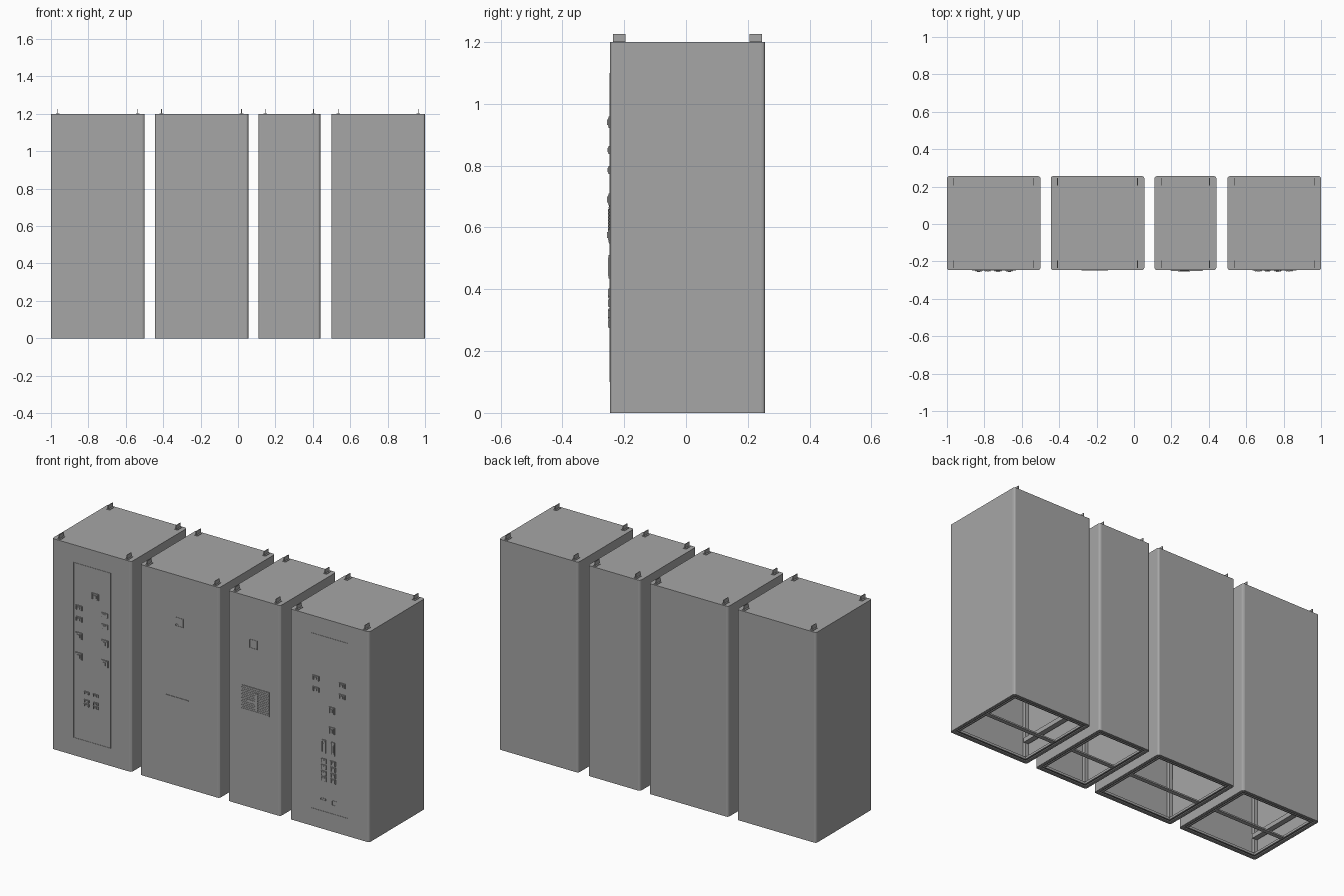
import bpy
import bmesh

if "Cube" in bpy.data.objects:
    bpy.data.objects.remove(bpy.data.objects["Cube"], do_unlink=True)

steel = bpy.data.materials.new("steel gray")
steel.use_nodes = True
STEEL = (0.38, 0.38, 0.38, 1)
steel.diffuse_color = STEEL
steel.node_tree.nodes["Principled BSDF"].inputs["Base Color"].default_value = STEEL

FRONT, BACK, TOP = -0.246, 0.256, 1.2
MID = (FRONT + BACK) / 2


def add_box(bm, x0, x1, y0, y1, z0, z1):
    """Add an axis aligned box to a mesh and return its vertices."""
    verts = bmesh.ops.create_cube(bm, size=1)["verts"]
    for v in verts:
        v.co.x = x1 if v.co.x > 0 else x0
        v.co.y = y1 if v.co.y > 0 else y0
        v.co.z = z1 if v.co.z > 0 else z0
    return verts


def finish(name, bm):
    mesh = bpy.data.meshes.new(name)
    bm.to_mesh(mesh)
    bm.free()
    mesh.materials.append(steel)
    obj = bpy.data.objects.new(name, mesh)
    bpy.context.collection.objects.link(obj)
    return obj


def boxes(name, items):
    bm = bmesh.new()
    for item in items:
        add_box(bm, *item)
    return finish(name, bm)


def ring(x0, x1, y0, y1, w, z0, z1):
    """Four bars around a rectangle lying flat."""
    return [(x0, x1, y0, y0 + w, z0, z1), (x0, x1, y1 - w, y1, z0, z1),
            (x0, x0 + w, y0 + w, y1 - w, z0, z1), (x1 - w, x1, y0 + w, y1 - w, z0, z1)]


def upright_frame(x, z, w, h, t=0.002):
    """Thin raised outline on the front face."""
    y0, y1 = FRONT - 0.002, FRONT + 0.001
    a, b, c, d = x - w / 2, x + w / 2, z - h / 2, z + h / 2
    return [(a, b, y0, y1, c, c + t), (a, b, y0, y1, d - t, d),
            (a, a + t, y0, y1, c + t, d - t), (b - t, b, y0, y1, c + t, d - t)]


def shell(name, x0, x1):
    # Sheet metal housing, open underneath, with rounded upright corners
    bm = bmesh.new()
    add_box(bm, x0, x1, FRONT, BACK, 0, TOP)
    upright = [e for e in bm.edges if abs(e.verts[0].co.z - e.verts[1].co.z) > 1]
    bmesh.ops.bevel(bm, geom=upright, offset=0.012, segments=3, profile=0.5, affect='EDGES')
    bm.normal_update()
    floor = [f for f in bm.faces if f.normal.z < -0.9]
    bmesh.ops.delete(bm, geom=floor, context='FACES')
    obj = finish(name, bm)
    wall = obj.modifiers.new("wall", 'SOLIDIFY')
    wall.thickness = 0.004
    wall.offset = -1


def cabinet(name, x0, x1):
    shell(name + "_housing", x0, x1)
    # Stepped base frame and cross rail
    base = ring(x0 + .006, x1 - .006, FRONT + .006, BACK - .006, .012, 0, .012)
    base += ring(x0 + .018, x1 - .018, FRONT + .018, BACK - .018, .008, .005, .014)
    base += ring(x0 + .026, x1 - .026, FRONT + .026, BACK - .026, .008, .001, .014)
    boxes(name + "_base_frame", base)
    boxes(name + "_cross_rail", [(x0 + .03, x1 - .03, MID - .012, MID + .012, .002, .01)])
    # Corner posts
    posts = [(x, x + .02, y, y + .02, .014, TOP - .01)
             for x in (x0 + .008, x1 - .028) for y in (FRONT + .008, BACK - .028)]
    boxes(name + "_corner_posts", posts)
    # Lifting brackets on the roof
    lugs = []
    for x in (x0 + .036, x1 - .036):
        for y in (FRONT + .01, BACK - .05):
            lugs += [(x - .002, x + .002, y, y + .04, TOP, TOP + .025),
                     (x - .01, x + .01, y, y + .04, TOP, TOP + .003)]
    boxes(name + "_lifting_brackets", lugs)


def breaker(x, z, w, h, depth=0.01):
    """Switch with a front body, raised handle, slots and a rear casing."""
    y = FRONT
    a, b, c, d = x - w / 2, x + w / 2, z - h / 2, z + h / 2
    parts = [(a, b, y - .005, y + .06, c, d),
             (a + w * .3, a + w * .7, y - depth, y - .005, c + h * .25, c + h * .75)]
    for s in (.08, .78):
        parts.append((a + w * s, a + w * (s + .14), y - .007, y - .005, c + h * .1, d - h * .1))
    return parts


def grouped(name, spots, w, h, depth=0.01):
    items = []
    for x, z in spots:
        items += breaker(x, z, w, h, depth)
    boxes(name, items)


cabinet("left_end_cabinet", 0.5, 1.0)
cabinet("narrow_cabinet", 0.11, 0.44)
cabinet("wide_cabinet", -0.445, 0.055)
cabinet("right_end_cabinet", -1.0, -0.5)

# Tall door outlines and inner side bars of the end cabinets
for side, x, wall in (("right", -0.748, -0.99), ("left", 0.752, 0.51)):
    boxes(side + "_door_outline", upright_frame(x, 0.6, 0.235, 1.0))
    boxes(side + "_inner_bar", [(wall, wall + .03, -.22, .1, .1, .125)])

# Switches on the right end cabinet
RX = (-0.83, -0.667)
grouped("right_main_switch", [(-0.727, 0.94)], .045, .036)
grouped("right_small_switches", [(x, z) for x in RX for z in (.85, .785)], .04, .026, .008)
grouped("right_large_switches", [(x, z) for x in RX for z in (.69, .575)], .042, .038)
grouped("right_push_buttons", [(x, z) for x in (-.782, -.724) for z in (.377, .33, .308)],
        .032, .015, .007)

# Switches on the left end cabinet
grouped("left_small_switches", [(x, z) for x in (.665, .83) for z in (.85, .785)], .04, .026, .008)
grouped("left_large_switches", [(.766, z) for z in (.69, .575)], .036, .038)
grouped("left_tall_terminals", [(x, .473) for x in (.715, .773)], .024, .075, .007)
grouped("left_push_buttons", [(x, z) for x in (.715, .773) for z in (.39, .355, .32, .288)],
        .032, .026, .007)
boxes("left_label_outlines", upright_frame(.71, .17, .034, .012)
      + upright_frame(.78, .164, .028, .028))

# Meter windows of the middle cabinets
boxes("wide_meter_window", upright_frame(-.197, .935, .05, .05) + upright_frame(-.21, .94, .022, .04))
boxes("narrow_meter_window", upright_frame(.27, .935, .05, .05))
boxes("wide_door_handle", [(-.28, -.14, FRONT - .003, FRONT, .5, .504)])

# Ribbed control panel on the narrow cabinet
panel = [(.195, .37, FRONT - .003, FRONT + .002, .548, .687)]
for row in range(14):
    z = .551 + row * .01
    panel.append((.198, .367, FRONT - .005, FRONT - .003, z, z + .005))
panel += [(.285, .3, FRONT - .007, FRONT - .003, .56, .66),
          (.235, .285, FRONT - .007, FRONT - .003, .603, .615)]
boxes("control_panel", panel)
